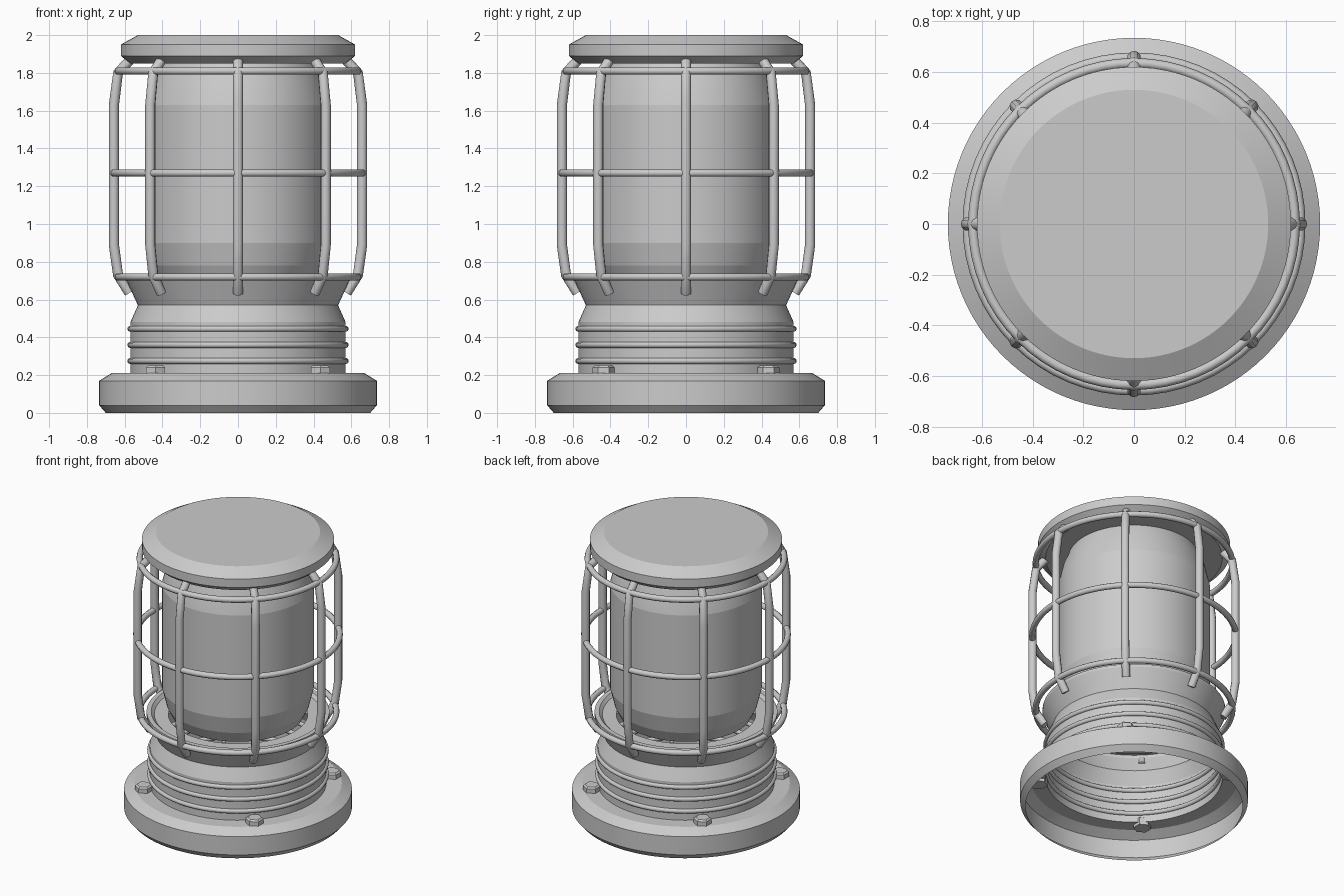
import bpy, bmesh, math
from mathutils import Vector, Matrix

if "Cube" in bpy.data.objects:
    bpy.data.objects.remove(bpy.data.objects["Cube"])

grey = bpy.data.materials.new("lantern grey")
grey.diffuse_color = (0.6, 0.6, 0.6, 1)
grey.use_nodes = True
grey.node_tree.nodes["Principled BSDF"].inputs["Base Color"].default_value = grey.diffuse_color


def finish(name, bm, angle=25, fix_normals=True):
    if fix_normals:
        bmesh.ops.recalc_face_normals(bm, faces=bm.faces)
    me = bpy.data.meshes.new(name)
    bm.to_mesh(me)
    bm.free()
    me.materials.append(grey)
    ob = bpy.data.objects.new(name, me)
    bpy.context.collection.objects.link(ob)
    bpy.ops.object.select_all(action='DESELECT')
    ob.select_set(True)
    bpy.context.view_layer.objects.active = ob
    bpy.ops.object.shade_smooth_by_angle(angle=math.radians(angle))
    return ob


def lathe(name, profile, n=96, angle=12):
    """Revolve (radius, z) points; listed bottom to top so faces point outwards."""
    bm = bmesh.new()
    rows = []
    for r, z in profile:
        if r == 0:
            rows.append([bm.verts.new((0, 0, z))] * n)
        else:
            rows.append([bm.verts.new((r * math.cos(2 * math.pi * i / n),
                                       r * math.sin(2 * math.pi * i / n), z)) for i in range(n)])
    for a, b in zip(rows, rows[1:]):
        for i in range(n):
            j = (i + 1) % n
            bm.faces.new(list(dict.fromkeys((a[i], a[j], b[j], b[i]))))
    return finish(name, bm, angle, False)


def ring(name, major, minor, z, n=64, m=10):
    bm = bmesh.new()
    rows = []
    for i in range(n):
        a = 2 * math.pi * i / n
        row = []
        for k in range(m):
            b = 2 * math.pi * k / m
            r = major + minor * math.cos(b)
            row.append(bm.verts.new((r * math.cos(a), r * math.sin(a), z + minor * math.sin(b))))
        rows.append(row)
    for i in range(n):
        a, b = rows[i], rows[(i + 1) % n]
        for k in range(m):
            bm.faces.new((a[k], b[k], b[(k + 1) % m], a[(k + 1) % m]))
    finish(name, bm, 60)


def bar(name, path, radius, turn, m=10):
    """Round rod following a bent path in the (radius, z) plane, mitred at bends."""
    bm = bmesh.new()
    pts = [Vector((r, 0, z)) for r, z in path]
    rows = []
    for i, p in enumerate(pts):
        d1 = (p - pts[max(i - 1, 0)]).normalized()
        d2 = (pts[min(i + 1, len(pts) - 1)] - p).normalized()
        d = (d1 + d2).normalized()
        side = Vector((d.z, 0, -d.x))
        rows.append([bm.verts.new(p + radius * (math.cos(2 * math.pi * k / m) * side
                     + math.sin(2 * math.pi * k / m) * Vector((0, 1, 0)))) for k in range(m)])
    for a, b in zip(rows, rows[1:]):
        for k in range(m):
            bm.faces.new((a[k], a[(k + 1) % m], b[(k + 1) % m], b[k]))
    bm.faces.new(rows[0])
    bm.faces.new(rows[-1])
    bm.transform(Matrix.Rotation(turn, 4, 'Z'))
    finish(name, bm, 40)


# hollow base, ribbed neck and cup as one open-bottomed shell
lathe("base_and_neck", [(0.70, 0), (0.735, 0.04), (0.735, 0.17), (0.67, 0.21), (0.57, 0.21),
                        (0.57, 0.48), (0.53, 0.57), (0.59, 0.70), (0.59, 0.72),
                        (0.56, 0.72), (0.54, 0.70), (0.45, 0.70)])

# lamp glass
lathe("glass", [(0.42, 0.70), (0.46, 0.78), (0.49, 0.90), (0.49, 1.63), (0.46, 1.76), (0.42, 1.86)])

# cap
lathe("cap", [(0, 1.85), (0.57, 1.85), (0.62, 1.89), (0.62, 1.95), (0.53, 2.0), (0, 2.0)])

# ribs on the neck
for i, z in enumerate((0.275, 0.36, 0.445)):
    ring(f"neck_rib_{i + 1}", 0.57, 0.016, z)

# cage hoops
for name, r, z in (("lower", 0.635, 0.72), ("middle", 0.657, 1.27), ("upper", 0.635, 1.81)):
    ring(f"cage_hoop_{name}", r, 0.02, z)

# cage bars
path = [(0.575, 0.635), (0.635, 0.73), (0.657, 0.89), (0.657, 1.63), (0.635, 1.80), (0.575, 1.865)]
for i in range(8):
    bar(f"cage_bar_{i + 1}", path, 0.027, i * math.pi / 4)

# hexagonal bolts through the base
for i in range(4):
    a = math.pi / 4 + i * math.pi / 2
    bm = bmesh.new()
    bmesh.ops.create_cone(bm, cap_ends=True, segments=6, radius1=0.058, radius2=0.058, depth=0.06)
    top = [e for e in bm.edges if all(v.co.z > 0 for v in e.verts)]
    bmesh.ops.bevel(bm, geom=top, offset=0.01, segments=1, affect='EDGES')
    bm.transform(Matrix.Translation((0.617 * math.cos(a), 0.617 * math.sin(a), 0.22)))
    finish(f"bolt_{i + 1}", bm)
